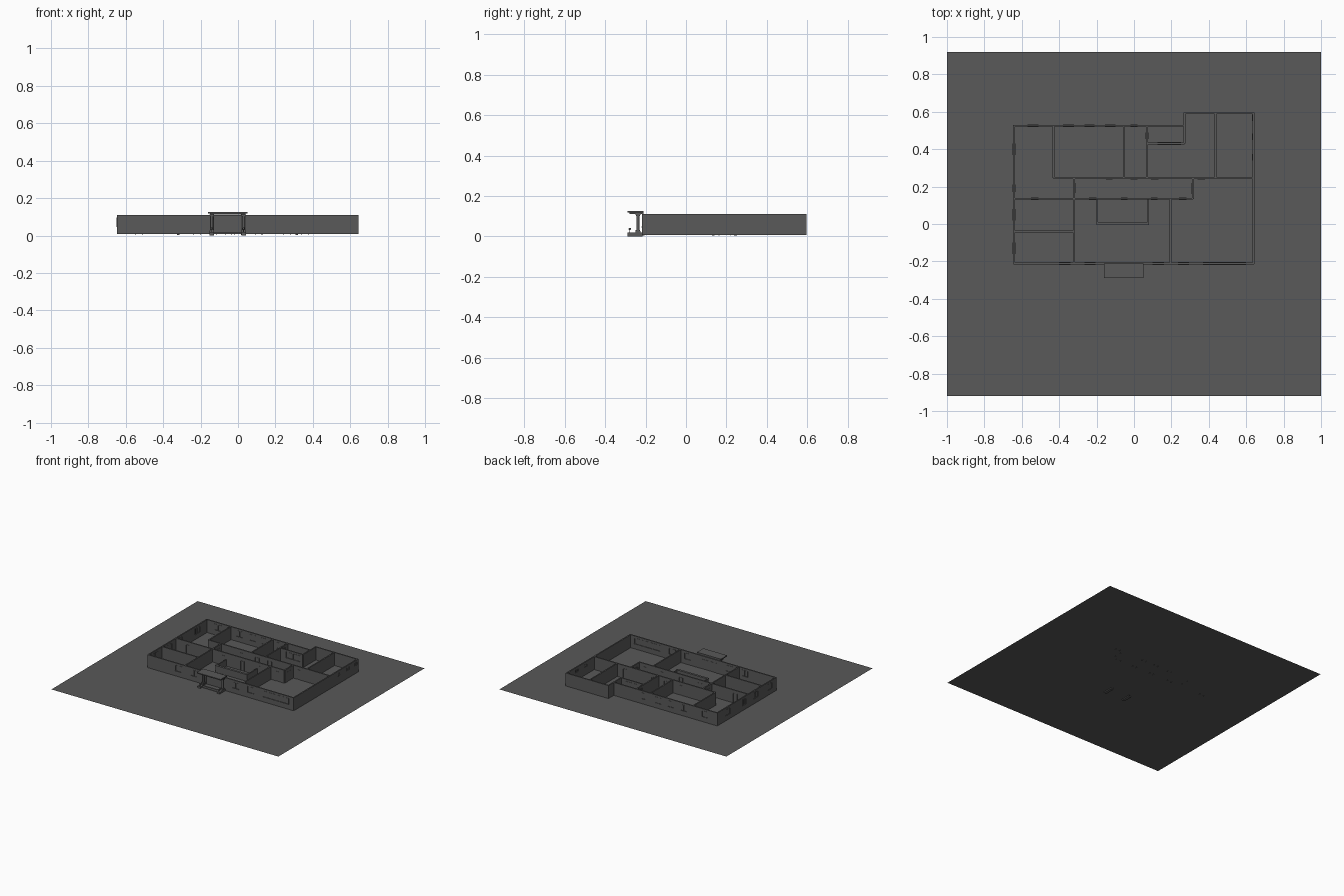
import bpy, bmesh

if "Cube" in bpy.data.objects:
    bpy.data.objects.remove(bpy.data.objects["Cube"])

G, TOP, T = 0.007, 0.11, 0.01   # ground level, wall top, wall thickness

grey = bpy.data.materials.new("dark_grey")
grey.diffuse_color = (0.1, 0.1, 0.1, 1)
grey.use_nodes = True
grey.node_tree.nodes["Principled BSDF"].inputs["Base Color"].default_value = grey.diffuse_color


def add_box(bm, x0, x1, y0, y1, z0, z1):
    vs = bmesh.ops.create_cube(bm, size=1)["verts"]
    for v in vs:
        v.co.x = x1 if v.co.x > 0 else x0
        v.co.y = y1 if v.co.y > 0 else y0
        v.co.z = z1 if v.co.z > 0 else z0


def finish(bm, name):
    me = bpy.data.meshes.new(name)
    bm.to_mesh(me)
    bm.free()
    ob = bpy.data.objects.new(name, me)
    bpy.context.collection.objects.link(ob)
    return ob


def boxes(name, items):
    bm = bmesh.new()
    for it in items:
        add_box(bm, *it)
    return finish(bm, name)


def run(axis, at, a, b, z0, z1, t):
    """Box along an axis, centred on the wall line."""
    h = t / 2
    return (a, b, at - h, at + h, z0, z1) if axis == "x" else (at - h, at + h, a, b, z0, z1)


def wall(name, axis, at, a, b, doors=(), windows=(), sill=0.045, head=0.095):
    """Wall with framed doors and framed, glazed window openings."""
    solid, frames, panes = [], [], []
    f = 0.003
    holes = sorted([(*d, G, 0.085) for d in doors] + [(*w, sill, head) for w in windows])
    pos = a
    for lo, hi, z0, z1 in holes:
        solid.append(run(axis, at, pos, lo, G, TOP, T))
        solid.append(run(axis, at, lo, hi, z1, TOP, T))
        panes.append(run(axis, at, lo, hi, z0, z1, T * 0.6))
        zb = z0
        if z0 > G:
            solid.append(run(axis, at, lo, hi, G, z0, T))
            frames.append(run(axis, at, lo, hi, z0, z0 + f, T + 0.005))
            mid = (lo + hi) / 2
            frames.append(run(axis, at, mid - f / 2, mid + f / 2, z0, z1, T + 0.001))
        else:
            zb = 0.004
        frames.append(run(axis, at, lo, hi, z1 - f, z1, T + 0.003))
        for p in (lo, hi - f):
            frames.append(run(axis, at, p, p + f, zb, z1, T + 0.003))
        pos = hi
    solid.append(run(axis, at, pos, b, G, TOP, T))
    boxes(name, solid)
    if frames:
        boxes(name + "_frames", frames)
        boxes(name + "_panels", panes)


# Ground sheet
bm = bmesh.new()
bmesh.ops.create_grid(bm, x_segments=1, y_segments=1, size=1)
for v in bm.verts:
    v.co.y *= 0.92
    v.co.z = G
finish(bm, "ground_sheet")

# Outer walls
wall("front_wall", "x", -0.212, -0.645, 0.642, doors=[(-0.13, 0.025)],
     windows=[(-0.40, -0.34), (-0.265, -0.205), (0.10, 0.16), (0.235, 0.295), (0.37, 0.60)])
wall("left_wall", "y", -0.642, -0.215, 0.53,
     windows=[(-0.16, -0.10), (0.02, 0.08), (0.17, 0.21), (0.37, 0.43)])
wall("back_left_wall", "x", 0.525, -0.645, 0.27,
     windows=[(-0.57, -0.51), (-0.38, -0.32), (-0.265, -0.21), (-0.155, -0.10), (-0.02, 0.02)])
wall("small_room_side_wall", "y", 0.07, 0.245, 0.525, windows=[(0.455, 0.49)])
wall("small_room_front_wall", "x", 0.43, 0.07, 0.27, windows=[(0.125, 0.25)])
wall("back_right_side_wall", "y", 0.27, 0.43, 0.597)
wall("back_right_wall", "x", 0.592, 0.265, 0.642)
wall("right_wall", "y", 0.638, -0.215, 0.597, sill=0.07, head=0.092,
     windows=[(0.34, 0.375), (0.45, 0.485), (0.55, 0.585)])

# Corridor and room partitions
wall("corridor_front_wall", "x", 0.135, -0.645, 0.315,
     doors=[(-0.55, -0.51), (-0.24, -0.2), (-0.07, -0.035), (0.09, 0.125), (0.24, 0.28)])
wall("corridor_back_wall", "x", 0.245, -0.43, 0.64,
     doors=[(-0.15, -0.115), (-0.02, 0.02), (0.09, 0.13), (0.34, 0.38)])
wall("corridor_left_end", "y", -0.32, 0.135, 0.245, doors=[(0.165, 0.22)])
wall("corridor_right_end", "y", 0.315, 0.135, 0.245, doors=[(0.16, 0.22)])
wall("lobby_left_wall", "y", -0.32, -0.21, 0.135)
wall("lobby_right_wall", "y", 0.195, -0.21, 0.135)
wall("left_room_divider", "x", -0.04, -0.645, -0.32)
wall("back_room_divider_left", "y", -0.43, 0.245, 0.525)
wall("back_room_divider_mid", "y", -0.055, 0.245, 0.525)
wall("back_room_divider_right", "y", 0.435, 0.245, 0.595)

# Low enclosure inside the lobby
boxes("lobby_counter", [
    (-0.2, 0.08, 0.0, 0.008, G, 0.06), (-0.2, -0.192, 0.0, 0.135, G, 0.06),
    (0.072, 0.08, 0.0, 0.135, G, 0.06), (-0.2, 0.08, -0.006, 0.012, 0.06, 0.064)])

# Entrance doors and handles
boxes("entrance_doors", [(-0.13, -0.054, -0.214, -0.209, G, 0.085),
                         (-0.052, 0.025, -0.214, -0.209, G, 0.085)])
boxes("door_handles", [(-0.063, -0.059, -0.218, -0.213, 0.035, 0.06),
                       (-0.047, -0.043, -0.218, -0.213, 0.035, 0.06)])

# Portico: roof slab, cheek walls, steps
boxes("portico_roof", [(-0.16, 0.05, -0.29, -0.21, 0.118, 0.126),
                       (-0.15, 0.04, -0.28, -0.21, 0.112, 0.118)])
boxes("entrance_steps", [(-0.13, 0.02, -0.27 + i * 0.02, -0.21, G, G + 0.004 * (i + 1))
                         for i in range(2)])
cols = (-0.14, 0.03)
boxes("cheek_walls", [(x - 0.012, x + 0.012, -0.29, -0.215, 0.0, 0.02) for x in cols])

# Columns with square bases and capitals, lamp on each cheek
for x in cols:
    side = "left" if x < -0.05 else "right"
    boxes(side + "_column_blocks", [
        (x - s, x + s, -0.238 - s, -0.238 + s, z0, z1)
        for s, z0, z1 in ((0.013, 0.02, 0.026), (0.011, 0.026, 0.032),
                          (0.01, 0.102, 0.107), (0.013, 0.107, 0.112))])
    bpy.ops.mesh.primitive_cylinder_add(vertices=16, radius=0.008, depth=0.074,
                                        location=(x, -0.238, 0.067))
    bpy.context.object.name = side + "_column"
    bpy.ops.object.shade_smooth_by_angle()
    bpy.ops.mesh.primitive_uv_sphere_add(segments=12, ring_count=8, radius=0.006,
                                         location=(x, -0.278, 0.037))
    bpy.context.object.name = side + "_lamp"
    bpy.ops.object.shade_smooth_by_angle()
    boxes(side + "_lamp_post", [(x - 0.002, x + 0.002, -0.28, -0.276, 0.02, 0.034)])

# One dark grey for everything
for ob in bpy.data.objects:
    ob.data.materials.append(grey)
